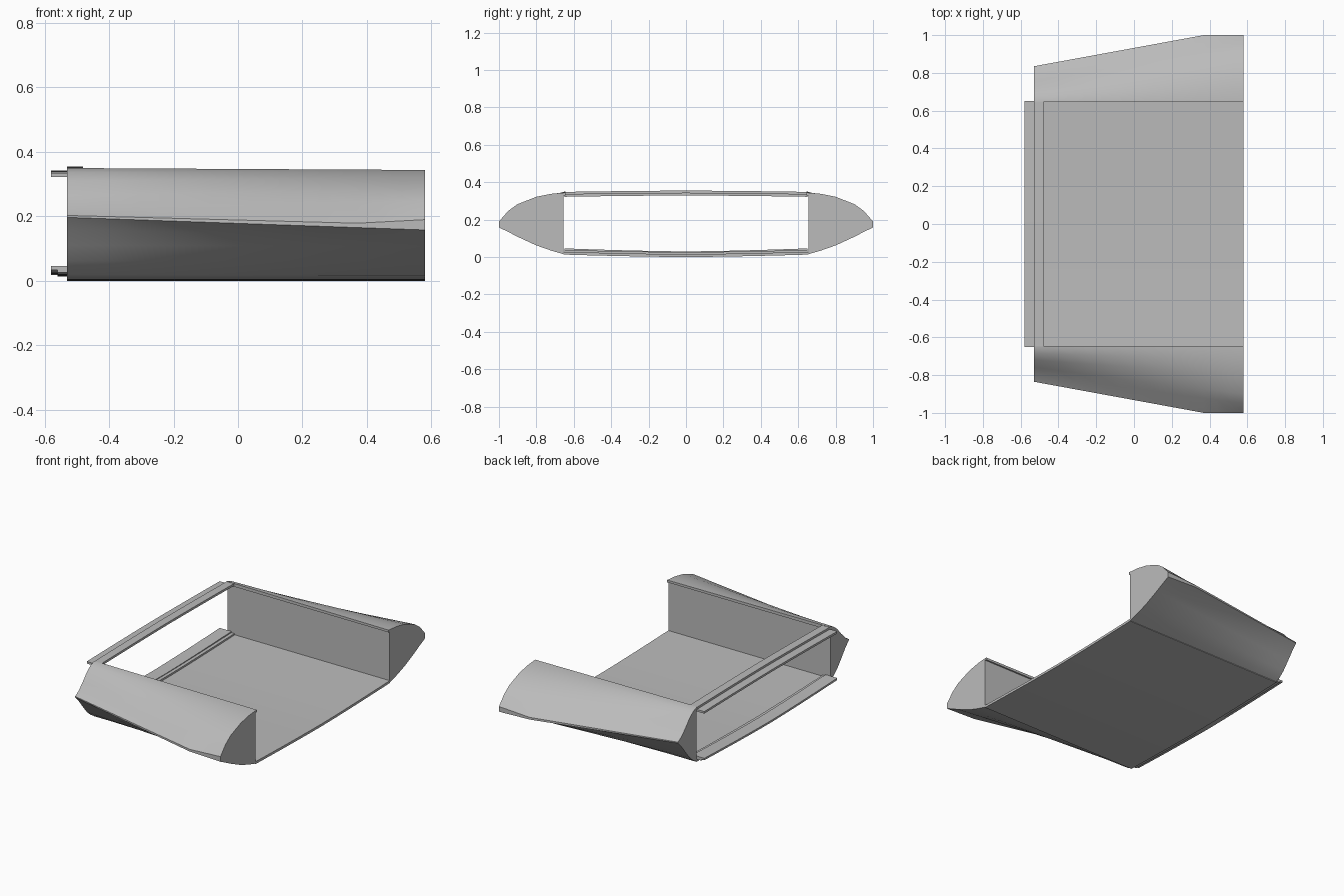
import bpy, bmesh, math

old = bpy.data.objects.get("Cube")
if old:
    bpy.data.objects.remove(old)

grey = bpy.data.materials.new("plain grey")
grey.use_nodes = True
COLOUR = (0.5, 0.5, 0.5, 1)
grey.diffuse_color = COLOUR
grey.node_tree.nodes["Principled BSDF"].inputs["Base Color"].default_value = COLOUR

BACK, FRONT, HALF = -0.53, 0.58, 0.65


def loft(name, rings, smooth=True):
    """Skin a list of equal-length closed rings and cap both ends."""
    bm = bmesh.new()
    loops = [[bm.verts.new(p) for p in ring] for ring in rings]
    n = len(loops[0])
    for a, b in zip(loops, loops[1:]):
        for i in range(n):
            j = (i + 1) % n
            bm.faces.new((a[i], a[j], b[j], b[i]))
    bm.faces.new(loops[0])
    bm.faces.new(loops[-1])
    bmesh.ops.recalc_face_normals(bm, faces=bm.faces)
    mesh = bpy.data.meshes.new(name)
    bm.to_mesh(mesh)
    bm.free()
    mesh.materials.append(grey)
    ob = bpy.data.objects.new(name, mesh)
    bpy.context.scene.collection.objects.link(ob)
    if smooth:
        bpy.ops.object.select_all(action='DESELECT')
        ob.select_set(True)
        bpy.context.view_layer.objects.active = ob
        bpy.ops.object.shade_smooth_by_angle(angle=math.radians(25))
    return ob


def mix(a, b, t):
    return a + (b - a) * t


# Side pods: narrow waisted section at one end, full rounded one at the other
narrow_top = [(.65, .35), (.685, .337), (.72, .31), (.76, .265), (.80, .225), (.835, .203)]
wide_top = [(.65, .344), (.72, .338), (.8, .322), (.9, .283), (.95, .247), (1, .19)]
narrow_low = [(.835, .197), (.80, .16), (.76, .11), (.72, .062), (.685, .032), (.65, .014)]
wide_low = [(1, .158), (.95, .134), (.9, .108), (.8, .062), (.72, .034), (.65, .014)]


def pod_section(x, side):
    t = (x - BACK) / (FRONT - BACK)
    pts = [(mix(a[0], b[0], t), mix(a[1], b[1], t))
           for a, b in zip(narrow_top + narrow_low, wide_top + wide_low)]
    # the tip reaches full width early, then is cut flat
    k = min(1, (x - BACK) / 0.9)
    cut = max(0, (x - 0.37) / (FRONT - 0.37))
    low = mix(.197, .158, t)
    high = max(low + .003, mix(mix(.203, .179, k), .19, cut))
    tip = mix(.835, 1, k)
    pts[5], pts[6] = (tip, high), (tip, low)
    # inner wall with a small overhanging lip
    pts += [(.655, .016), (.655, .33), (.645, .33), (.645, pts[0][1])]
    return [(x, side * y, z) for y, z in pts]


stations = [BACK + 0.9 * i / 8 for i in range(9)] + [0.44, 0.51, FRONT]
for side, label in ((1, "rear"), (-1, "front")):
    loft(label + "_side_pod", [pod_section(x, side) for x in stations])


# Gently bowed panels spanning between the pods
def panel(name, x0, x1, low, thick, bow, half=HALF):
    rings = []
    for i in range(13):
        y = half * (i / 6 - 1)
        z = low + bow * (1 - abs(y / half) ** 1.5)
        rings.append([(x0, y, z), (x1, y, z), (x1, y, z + thick), (x0, y, z + thick)])
    return loft(name, rings)


panel("floor_panel", BACK, FRONT, .013, .015, -.013, .656)
panel("lower_rail", -.56, -.48, .026, .012, -.012)
panel("lower_tongue", -.58, -.50, .034, .012, -.016)
panel("upper_rail", BACK, -.48, .334, .014, .007)
panel("upper_tongue", -.58, -.50, .322, .013, .007)
